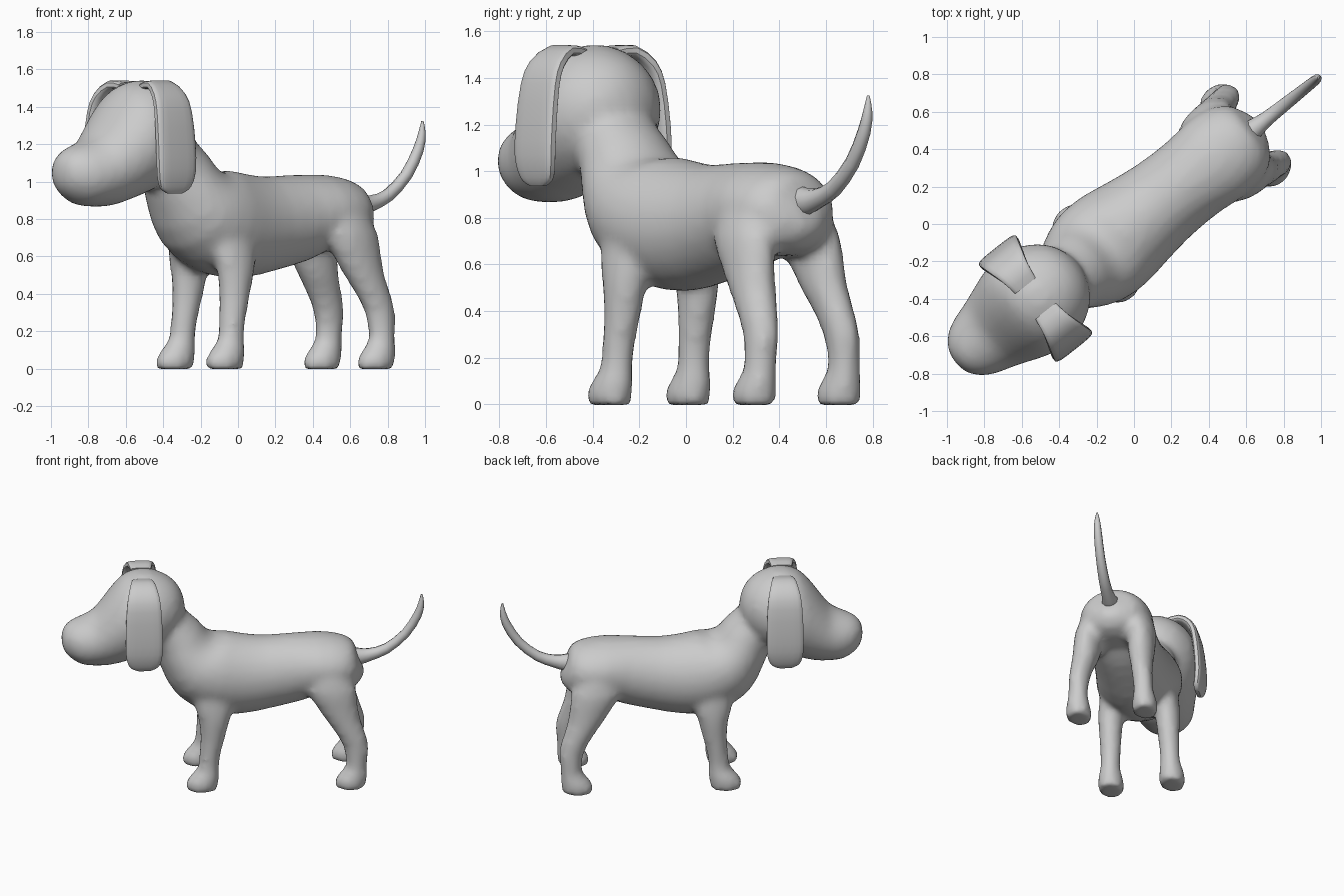
import bpy, bmesh, math
from mathutils import Vector, Matrix

if "Cube" in bpy.data.objects:
    bpy.data.objects.remove(bpy.data.objects["Cube"])

# The dog stands diagonally: local x runs nose(-) to tail(+), turned about z
TURN = Matrix.Rotation(math.radians(38.4), 3, 'Z')


def smooth_path(st, k):
    """Catmull-Rom interpolation of station rows."""
    out = []
    for i in range(len(st) - 1):
        p0, p1, p2, p3 = (st[max(i - 1, 0)], st[i], st[i + 1],
                          st[min(i + 2, len(st) - 1)])
        for j in range(k):
            u = j / k
            out.append([0.5 * (2 * b + (c - a) * u + (2 * a - 5 * b + 4 * c - d) * u * u
                               + (3 * b - a - 3 * c + d) * u ** 3)
                        for a, b, c, d in zip(p0, p1, p2, p3)])
    out.append(list(st[-1]))
    return out


def loft(bm, stations, side=(0, 1, 0), axis=None, n=18, k=2, power=1.0):
    """Skin rings (x, y, z, half width, half height) along a path, capped."""
    rows = smooth_path(stations, k)
    side = Vector(side)
    rings = []
    for i, r in enumerate(rows):
        c = Vector(r[:3])
        a, b = max(r[3], 0.003), max(r[4], 0.003)
        if axis:
            tan = Vector(axis)
        else:
            tan = Vector(rows[min(i + 1, len(rows) - 1)][:3]) - Vector(rows[max(i - 1, 0)][:3])
        up = side.cross(tan).normalized()
        ring = []
        for j in range(n):
            w = 2 * math.pi * (j + 0.5) / n
            cx = math.copysign(abs(math.cos(w)) ** power, math.cos(w))
            cy = math.copysign(abs(math.sin(w)) ** power, math.sin(w))
            ring.append(bm.verts.new(TURN @ (c + side * a * cx + up * b * cy)))
        rings.append(ring)
    for r0, r1 in zip(rings, rings[1:]):
        for j in range(n):
            bm.faces.new((r0[j], r0[(j + 1) % n], r1[(j + 1) % n], r1[j]))
    bm.faces.new(rings[0])
    bm.faces.new(rings[-1])


def finish(name, bm, angle=None):
    bmesh.ops.recalc_face_normals(bm, faces=bm.faces[:])
    me = bpy.data.meshes.new(name)
    bm.to_mesh(me)
    bm.free()
    ob = bpy.data.objects.new(name, me)
    bpy.context.collection.objects.link(ob)
    if angle:
        bpy.ops.object.select_all(action='DESELECT')
        ob.select_set(True)
        bpy.context.view_layer.objects.active = ob
        bpy.ops.object.shade_smooth_by_angle(angle=math.radians(angle))
    return ob


def mid(rows, y=0.0):
    """Stations (x, z, w, h) on the centre plane."""
    return [(x, y, z, w, h) for x, z, w, h in rows]


# Trunk and neck
bm = bmesh.new()
loft(bm, mid([(.845, .83, .06, .07), (.80, .82, .17, .15), (.70, .825, .235, .19),
              (.56, .835, .25, .205), (.4, .805, .235, .235), (.2, .775, .24, .255),
              (.02, .765, .265, .28), (-.14, .785, .29, .285), (-.27, .85, .285, .26),
              (-.36, .95, .25, .205), (-.42, 1.05, .215, .185), (-.50, 1.15, .19, .16)]),
     n=24)

# Legs with paws, level rings from hip or shoulder to the ground
front = [(-.19, .18, .76, .08, .14), (-.175, .195, .6, .085, .13), (-.175, .20, .5, .085, .105),
         (-.185, .203, .38, .077, .085), (-.205, .207, .25, .07, .073),
         (-.215, .21, .16, .068, .073), (-.24, .214, .095, .083, .1),
         (-.26, .214, .045, .09, .112), (-.26, .214, -.003, .083, .105)]
rear = [(.60, .15, .86, .09, .13), (.625, .18, .72, .10, .17), (.665, .19, .6, .095, .145),
        (.705, .197, .5, .09, .12), (.755, .21, .4, .08, .102), (.795, .22, .3, .072, .088),
        (.80, .228, .2, .068, .075), (.795, .23, .14, .07, .078), (.772, .232, .085, .083, .1),
        (.758, .232, .04, .09, .11), (.758, .232, -.003, .083, .103)]
for leg in (front, rear):
    for sgn in (1, -1):
        loft(bm, [(x, sgn * y, z, w, h) for x, y, z, w, h in leg], axis=(0, 0, -1))

# Head: round skull flowing into a blunt muzzle
loft(bm, mid([(-.365, 1.27, .03, .03), (-.39, 1.27, .12, .12), (-.45, 1.265, .205, .205),
              (-.55, 1.255, .27, .27), (-.66, 1.24, .295, .305), (-.78, 1.20, .285, .305),
              (-.88, 1.13, .25, .262), (-.98, 1.06, .213, .195), (-1.07, 1.04, .185, .167),
              (-1.14, 1.045, .147, .133), (-1.19, 1.05, .09, .085), (-1.208, 1.055, .03, .03)],
             y=.015), axis=(-1, 0, 0), n=24)

# Fuse trunk, legs and head into one soft skin
body = finish("body", bm)
rm = body.modifiers.new("fuse", 'REMESH')
rm.mode = 'VOXEL'
rm.voxel_size = 0.024
rm.use_smooth_shade = True
sm = body.modifiers.new("soften", 'SMOOTH')
sm.factor = 0.5
sm.iterations = 7

# Long hanging ears
ear = [(.09, 1.508, .07, .022), (.175, 1.517, .085, .025), (.252, 1.46, .108, .026),
       (.29, 1.37, .12, .026), (.312, 1.2, .127, .027), (.318, 1.07, .126, .027),
       (.31, 1.0, .113, .026), (.302, .96, .09, .022), (.298, .938, .05, .014)]
for label, sgn in (("left", -1), ("right", 1)):
    bm = bmesh.new()
    loft(bm, [(-.66, .015 + sgn * y, z, w, h) for y, z, w, h in ear],
         side=(1, 0, 0), n=16, power=.5)
    finish(label + "_ear", bm, 35)

# Tail
bm = bmesh.new()
loft(bm, mid([(.74, .87, .07, .075), (.83, .87, .055, .06), (.905, .882, .042, .045),
              (1.02, .925, .037, .036), (1.148, 1.035, .032, .033), (1.23, 1.17, .028, .03),
              (1.255, 1.26, .02, .02), (1.258, 1.325, .005, .006)]), n=10)
finish("tail", bm, 40)
